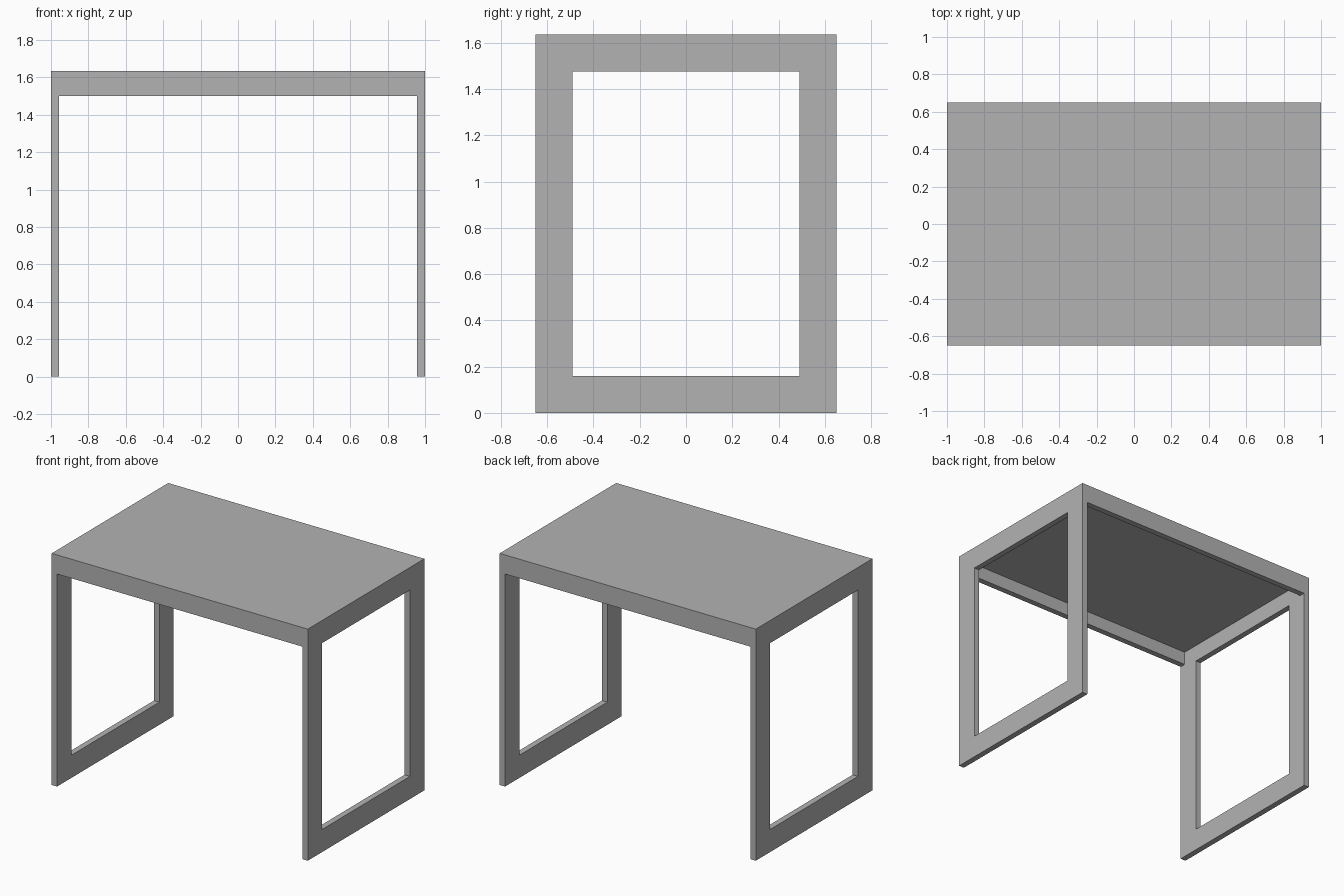
import bpy

cube = bpy.data.objects.get("Cube")
if cube:
    bpy.data.objects.remove(cube, do_unlink=True)

# Overall dimensions
HALF_X, HALF_Y, HEIGHT = 1.0, 0.65, 1.635
BOARD = 0.042      # board thickness
WIDTH = 0.16       # width of the frame members
APRON_BOTTOM = 1.5

grey = bpy.data.materials.new("plain grey")
grey.use_nodes = True
colour = (0.45, 0.45, 0.45, 1.0)
grey.diffuse_color = colour
grey.node_tree.nodes["Principled BSDF"].inputs["Base Color"].default_value = colour


def board(name, low, high):
    """Flat-faced box between two opposite corners."""
    centre = [(a + b) / 2 for a, b in zip(low, high)]
    bpy.ops.mesh.primitive_cube_add(size=1, location=centre)
    obj = bpy.context.object
    obj.name = name
    obj.scale = [b - a for a, b in zip(low, high)]
    bpy.ops.object.transform_apply(location=False, rotation=False, scale=True)
    obj.data.materials.append(grey)


inner_x, inner_y = HALF_X - BOARD, HALF_Y - WIDTH
top_bottom = HEIGHT - BOARD + 0.002

# Table top set between the side frames
board("table_top", (-inner_x, -HALF_Y, top_bottom), (inner_x, HALF_Y, HEIGHT))

# Front and back aprons under the top
for name, y in (("front", -HALF_Y), ("back", HALF_Y - BOARD)):
    board(name + "_apron", (-inner_x, y, APRON_BOTTOM), (inner_x, y + BOARD, top_bottom))

# Side frames: two legs joined by a top rail and a floor rail
for side, x in (("right", -HALF_X), ("left", inner_x)):
    for end, y in (("front", -HALF_Y), ("back", inner_y)):
        board(f"{end}_{side}_leg", (x, y, 0), (x + BOARD, y + WIDTH, HEIGHT))
    for level, z in (("floor", 0), ("top", HEIGHT - WIDTH)):
        board(f"{side}_{level}_rail", (x, -inner_y, z), (x + BOARD, inner_y, z + WIDTH))
